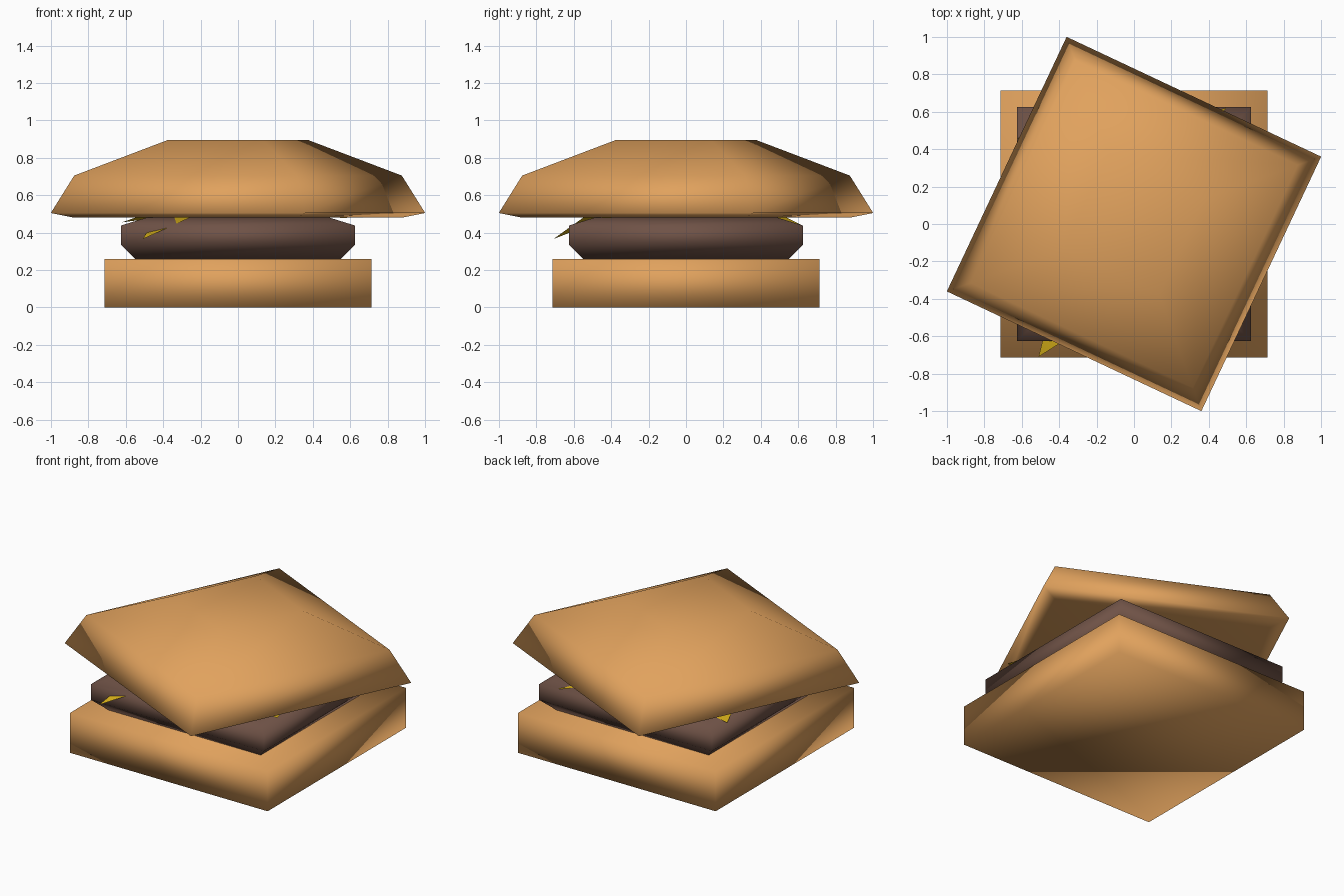
import bpy
import math

if "Cube" in bpy.data.objects:
    bpy.data.objects.remove(bpy.data.objects["Cube"])


def material(name, rgb):
    m = bpy.data.materials.new(name)
    m.diffuse_color = (*rgb, 1)
    m.use_nodes = True
    m.node_tree.nodes["Principled BSDF"].inputs["Base Color"].default_value = m.diffuse_color
    return m


def make_object(name, verts, faces, mat):
    mesh = bpy.data.meshes.new(name)
    mesh.from_pydata(verts, [], faces)
    mesh.update()
    mesh.materials.append(mat)
    for p in mesh.polygons:
        p.use_smooth = True
    obj = bpy.data.objects.new(name, mesh)
    bpy.context.collection.objects.link(obj)
    return obj


def square_stack(name, profile, mat, angle=0.0):
    """Closed solid of square rings; profile is (half width, height) from the bottom up."""
    verts, faces = [], []
    for half, z in profile:
        for k in range(4):
            a = math.radians(angle + 45 + 90 * k)
            r = half * math.sqrt(2)
            verts.append((r * math.cos(a), r * math.sin(a), z))
    for i in range(len(profile) - 1):
        for k in range(4):
            n = (k + 1) % 4
            faces.append((4 * i + k, 4 * i + n, 4 * i + 4 + n, 4 * i + 4 + k))
    last = 4 * (len(profile) - 1)
    faces += [(3, 2, 1, 0), tuple(range(last, last + 4))]
    return make_object(name, verts, faces, mat)


bread = material("bread", (0.75, 0.36, 0.11))
meat = material("meat", (0.16, 0.085, 0.062))
yellow = material("cheese", (0.72, 0.46, 0.01))

# Buns and patty
square_stack("bottom_bun", [(0.715, 0), (0.715, 0.26)], bread)
square_stack("patty", [(0.55, 0.26), (0.625, 0.335), (0.625, 0.438), (0.49, 0.48)], meat)
square_stack("top_bun", [(0.66, 0.48), (0.752, 0.505), (0.658, 0.705), (0.282, 0.895)],
             bread, -25.2)

# Cheese slice: flat centre with four drooping corners
tips = [(-0.51, -0.71, 0.365), (0.60, -0.45, 0.478), (0.49, 0.62, 0.44), (-0.62, 0.46, 0.455)]
verts, faces = [], []
for i, tip in enumerate(tips):
    mid = math.atan2(tip[1], tip[0])
    for turn in (-11, 11):
        a = mid + math.radians(turn)
        verts.append((0.6 * math.cos(a), 0.6 * math.sin(a), 0.483))
    verts.append(tip)
    faces.append((3 * i, 3 * i + 2, 3 * i + 1))
faces.append(tuple(j for i in range(4) for j in (3 * i, 3 * i + 1)))
make_object("cheese_slice", verts, faces, yellow)
